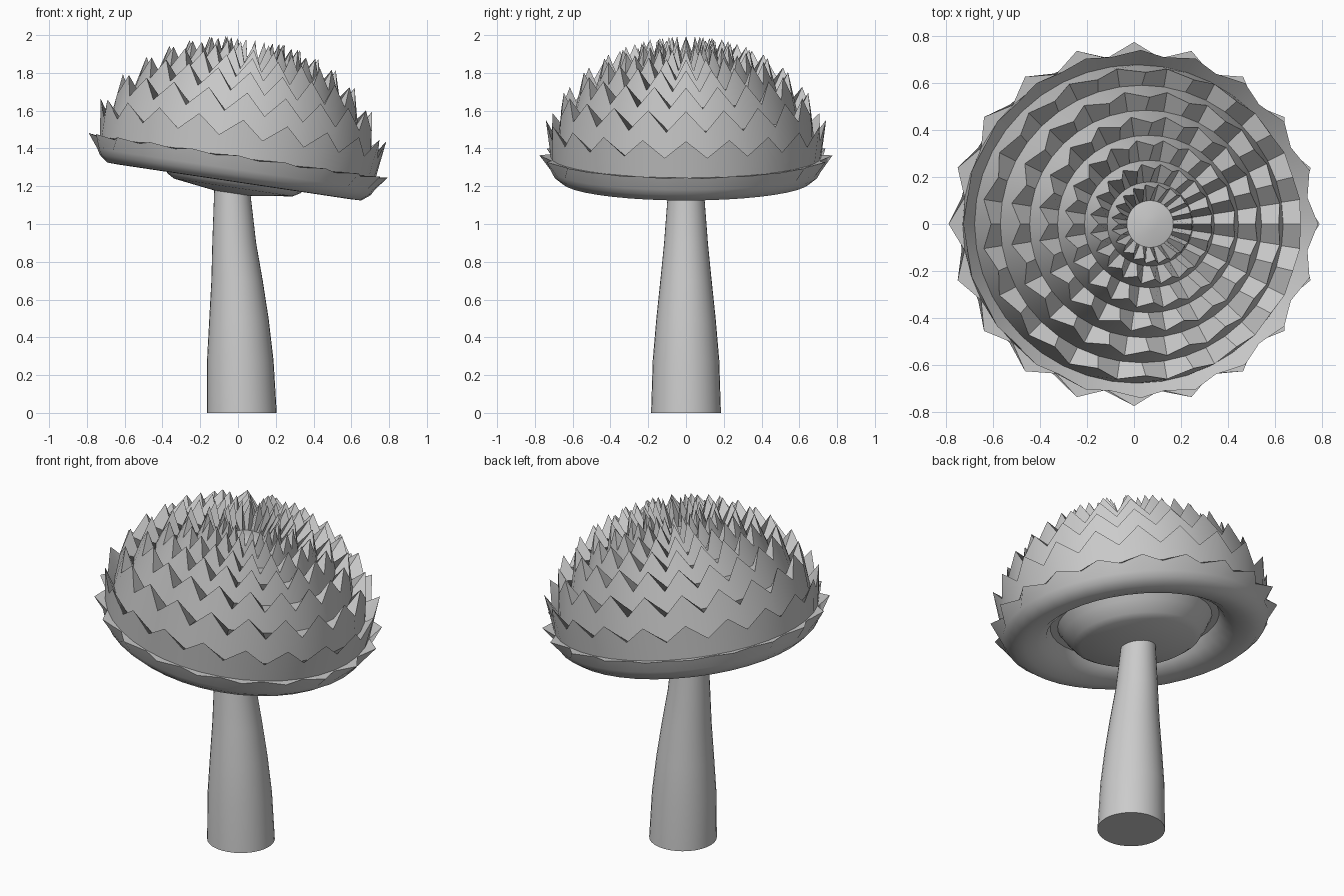
import bpy, bmesh, math

if "Cube" in bpy.data.objects:
    bpy.data.objects.remove(bpy.data.objects["Cube"])

SPIKES = 20          # spikes per ring
SEG = SPIKES * 2     # alternating tip / valley columns


def loft(name, rings, location=(0, 0, 0), tilt=0.0, angle=40):
    """Skin a list of closed rings (lists of points) and cap both ends."""
    bm = bmesh.new()
    loops = [[bm.verts.new(p) for p in ring] for ring in rings]
    for a, b in zip(loops, loops[1:]):
        n = len(a)
        for i in range(n):
            j = (i + 1) % n
            bm.faces.new((a[i], a[j], b[j], b[i]))
    bm.faces.new(loops[0][::-1])
    bm.faces.new(loops[-1])
    mesh = bpy.data.meshes.new(name)
    bm.to_mesh(mesh)
    bm.free()
    ob = bpy.data.objects.new(name, mesh)
    bpy.context.collection.objects.link(ob)
    ob.location = location
    ob.rotation_euler = (0, tilt, 0)
    bpy.ops.object.select_all(action='DESELECT')
    ob.select_set(True)
    bpy.context.view_layer.objects.active = ob
    bpy.ops.object.shade_smooth_by_angle(angle=math.radians(angle))
    return ob


def ring(tip, valley=None, cx=0.0, n=SEG, sy=1.0):
    """Circle of points; even columns use tip (r, h), odd ones valley."""
    pts = []
    for i in range(n):
        r, h = tip if (i % 2 == 0 or valley is None) else valley
        a = 2 * math.pi * i / n
        pts.append((cx + r * math.cos(a), sy * r * math.sin(a), h))
    return pts


# trunk: (height, centre x, radius), leaning and tapering upwards
trunk = [(0, .02, .185), (.28, .012, .176), (.5, .005, .157), (.7, -.005, .136),
         (.9, -.02, .116), (1.15, -.03, .097), (1.27, -.03, .092)]
loft("trunk", [ring((r, z), cx=cx, n=32) for z, cx, r in trunk])

# crown: underside profile (centre bulge, recess, rounded rim)
under = [(.10, -.062), (.318, -.032), (.355, -.01), (.40, .05), (.43, .10),
         (.47, .10), (.50, .05), (.56, .012), (.62, -.002), (.68, .0), (.725, .035)]
# scale rings: base, tip and valley as (radius, height)
scales = [((.742, .065), (.80, .14), (.738, .125)),
          ((.738, .13), (.765, .33), (.742, .235)),
          ((.70, .22), (.667, .475), (.69, .365)),
          ((.61, .36), (.557, .585), (.585, .475)),
          ((.50, .47), (.445, .66), (.475, .55)),
          ((.39, .54), (.345, .705), (.37, .595)),
          ((.28, .58), (.242, .74), (.265, .63)),
          ((.185, .60), (.158, .755), (.175, .65))]
rings = [ring(p, sy=.97) for p in under]
for base, tip, valley in scales:
    rings += [ring(base, sy=.97), ring(tip, valley, sy=.97)]
rings += [ring((.10, .60)), ring((.03, .615))]
loft("crown", rings, location=(-.02, 0, 1.225), tilt=math.radians(8.5))
